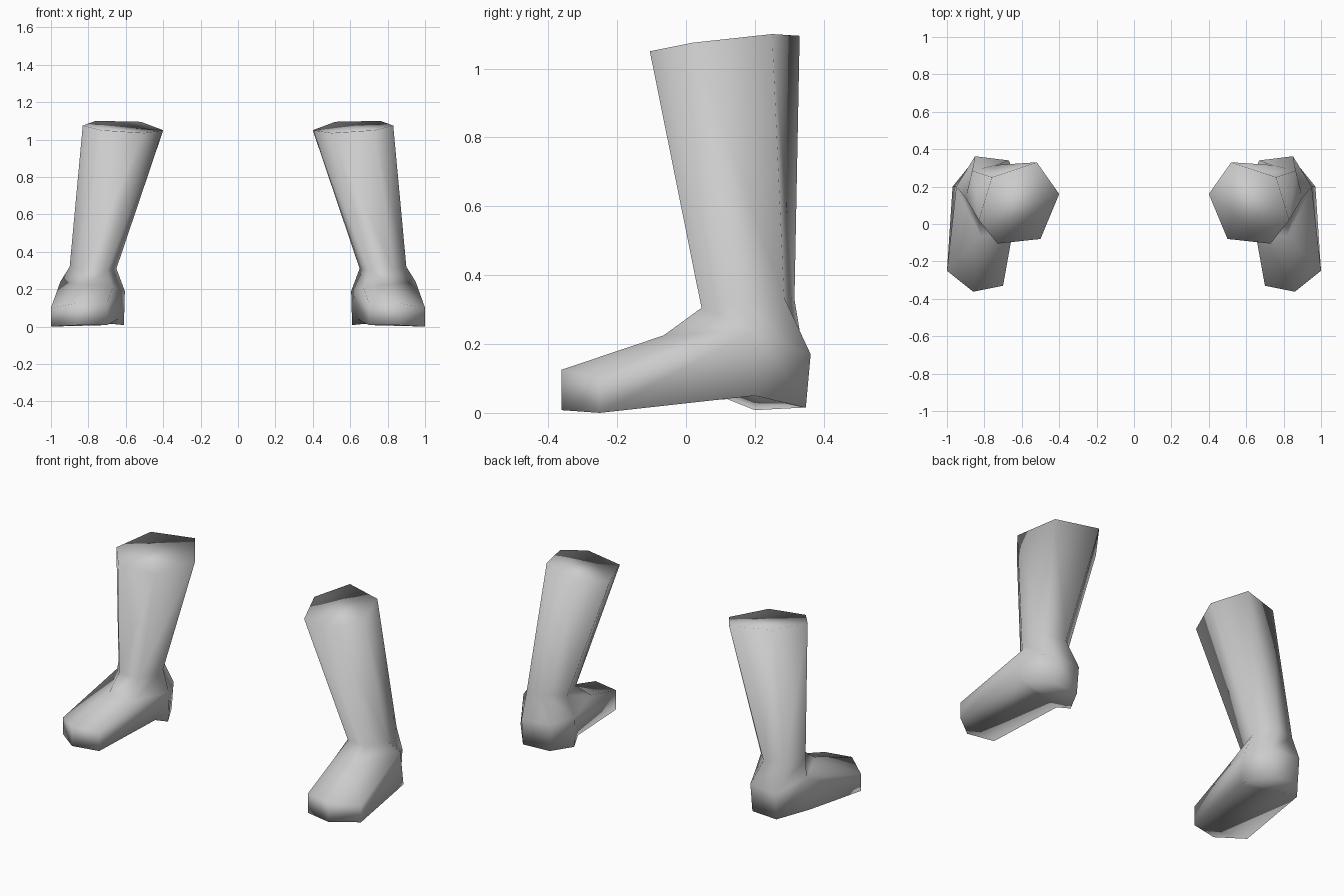
import bpy, bmesh

if "Cube" in bpy.data.objects:
    bpy.data.objects.remove(bpy.data.objects["Cube"])

# Six-sided rings, order: front inner, front outer, outer, back outer, back inner, inner
TOP = [(.50, -.08, 1.035), (.73, -.105, 1.05), (.83, .02, 1.075),
       (.76, .25, 1.10), (.52, .33, 1.095), (.40, .16, 1.05)]
ANKLE = [(.70, .055, .30), (.83, .045, .305), (.90, .14, .32),
         (.865, .285, .335), (.74, .315, .33), (.65, .21, .31)]
HEEL = [(.67, -.05, .21), (.82, -.065, .225), (.95, .20, .24),
        (.85, .362, .17), (.67, .34, .18), (.605, .20, .19)]
# Heel underside: outer, back outer, back inner, inner, arch
HEEL_BASE = [(.97, .20, .05), (.85, .348, .015), (.68, .335, .015),
             (.61, .20, .008), (.64, .12, .04)]
# Toe: top inner, top front, top outer, bottom outer, bottom front, bottom inner
TOE = [(.70, -.33, .125), (.86, -.362, .125), (1.0, -.25, .10),
       (1.0, -.25, 0), (.86, -.362, .008), (.70, -.33, .008)]


def build_boot(name, side):
    bm = bmesh.new()
    ring = lambda pts: [bm.verts.new((side * x, y, z)) for x, y, z in pts]
    top, ankle, heel, base, toe = map(ring, (TOP, ANKLE, HEEL, HEEL_BASE, TOE))

    # shaft and ankle
    for a, b in ((top, ankle), (ankle, heel)):
        for i in range(6):
            j = (i + 1) % 6
            bm.faces.new((a[i], a[j], b[j], b[i]))
    # closed top
    bm.faces.new((top[2], top[3], top[4]))
    bm.faces.new((top[0], top[1], top[2], top[4], top[5]))

    fi, fo, o, bo, bi, i = heel
    oc, bob, bib, ih, arch = base
    ti, tf, to, ob, fb, ib = toe
    faces = [
        # heel block
        (o, bo, bob, oc), (bo, bi, bib, bob), (bi, i, ih, bib),
        (i, arch, ih), (oc, bob, bib, ih), (oc, ih, arch),
        # instep, sides and sole
        (fi, fo, tf, ti), (fo, o, to, tf), (o, oc, ob, to),
        (oc, arch, ib, ob), (i, fi, ti), (i, ti, ib, arch),
        # toe
        (ti, tf, fb, ib), (tf, to, ob, fb), (ib, fb, ob),
    ]
    for f in faces:
        bm.faces.new(f)
    bmesh.ops.recalc_face_normals(bm, faces=bm.faces[:])
    for f in bm.faces:
        f.smooth = True
    mesh = bpy.data.meshes.new(name)
    bm.to_mesh(mesh)
    bm.free()
    bpy.context.collection.objects.link(bpy.data.objects.new(name, mesh))


build_boot("right_boot", 1)
build_boot("left_boot", -1)
